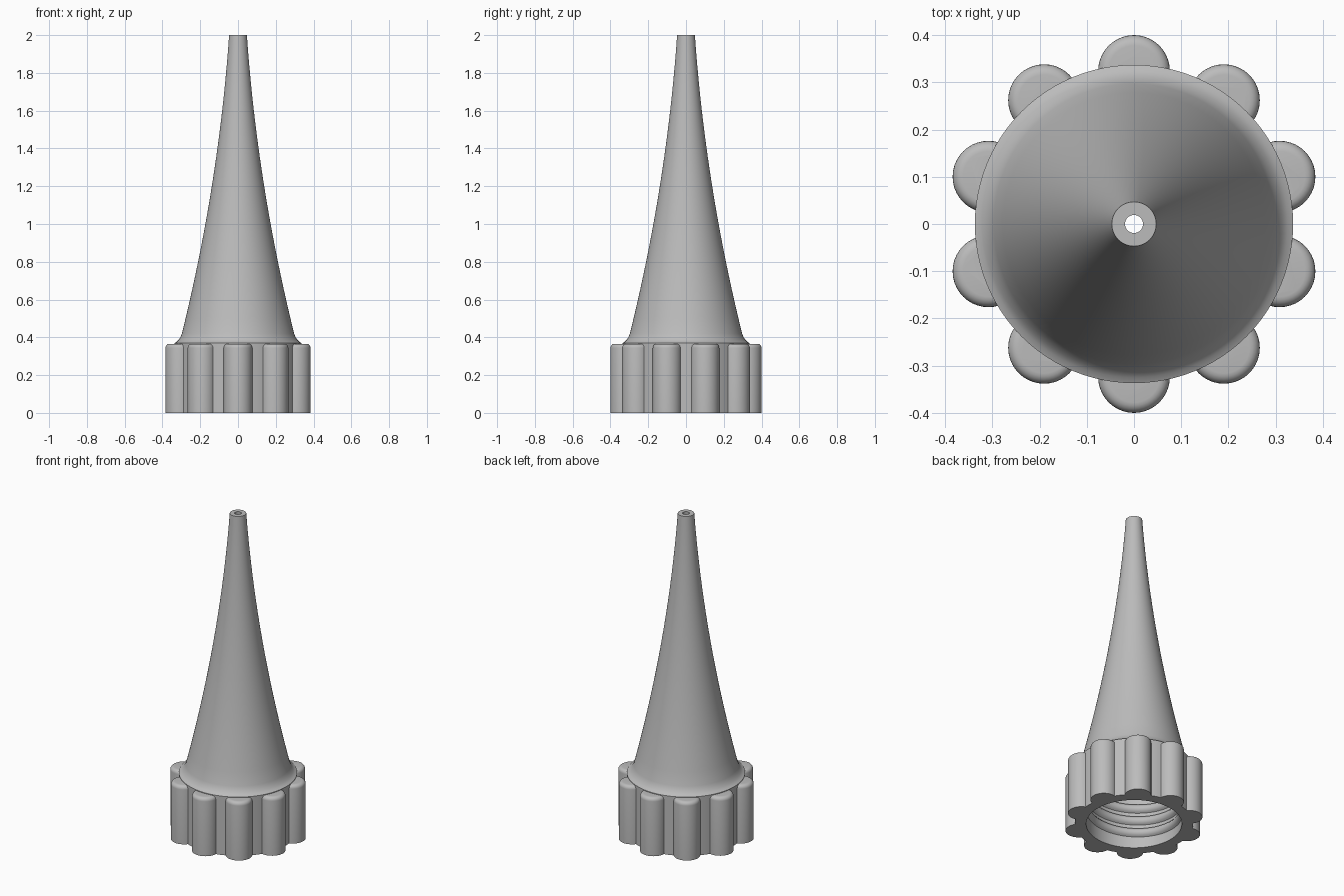
import bpy, bmesh, math

if "Cube" in bpy.data.objects:
    bpy.data.objects.remove(bpy.data.objects["Cube"])

grey = bpy.data.materials.new("plain grey")
grey.diffuse_color = (0.5, 0.5, 0.5, 1)
grey.use_nodes = True
grey.node_tree.nodes["Principled BSDF"].inputs["Base Color"].default_value = grey.diffuse_color


def finish(bm, name, angle=35):
    bmesh.ops.recalc_face_normals(bm, faces=bm.faces)
    me = bpy.data.meshes.new(name)
    bm.to_mesh(me)
    bm.free()
    ob = bpy.data.objects.new(name, me)
    me.materials.append(grey)
    bpy.context.collection.objects.link(ob)
    bpy.ops.object.select_all(action='DESELECT')
    ob.select_set(True)
    bpy.context.view_layer.objects.active = ob
    bpy.ops.object.shade_smooth_by_angle(angle=math.radians(angle))
    return ob


def skin(bm, rings, close=False):
    """Bridge equal-length vertex loops with quads."""
    n = len(rings[0])
    pairs = list(zip(rings, rings[1:])) + ([(rings[-1], rings[0])] if close else [])
    for a, b in pairs:
        for i in range(n):
            j = (i + 1) % n
            bm.faces.new((a[i], a[j], b[j], b[i]))


# Nozzle shell: outer and inner profile spun around the axis
def cone_radius(t):
    return 0.297 - 0.25 * t - 0.14 * t * (1 - t)


heights = [i / 20 for i in range(21)]
outer = [(0.337, 0), (0.337, 0.37), (0.325, 0.376), (0.314, 0.387), (0.304, 0.403)]
outer += [(cone_radius(t), 0.42 + 1.58 * t) for t in heights]
inner = [(cone_radius(t) - 0.028, 0.42 + 1.58 * t) for t in reversed(heights)]
inner += [(0.273, 0.37), (0.273, 0)]
SEG = 96
bm = bmesh.new()
rings = [[bm.verts.new((r * math.cos(2 * math.pi * i / SEG),
                        r * math.sin(2 * math.pi * i / SEG), z))
          for i in range(SEG)] for r, z in outer + inner]
skin(bm, rings, close=True)
finish(bm, "nozzle_shell")

# Grip ribs: ten rounded lobes, trimmed so they never enter the bore
bm = bmesh.new()
ROUND = 0.022
layers = [(0.076, 0)]
for k in range(6):
    a = math.pi / 2 * k / 5
    layers.append((0.076 - ROUND * (1 - math.cos(a)), 0.366 - ROUND * (1 - math.sin(a))))
for k in range(10):
    ang = math.pi / 2 + k * math.pi / 5
    rings = []
    for r, z in layers:
        ring = []
        for i in range(40):
            b = ang + 2 * math.pi * i / 40
            x = 0.324 * math.cos(ang) + r * math.cos(b)
            y = 0.324 * math.sin(ang) + r * math.sin(b)
            s = max(1, 0.328 / math.hypot(x, y))
            ring.append(bm.verts.new((x * s, y * s, z)))
        rings.append(ring)
    skin(bm, rings)
    bm.faces.new(rings[0])
    bm.faces.new(rings[-1])
finish(bm, "grip_ribs")

# Screw thread: rounded ridge swept along a helix inside the bore
bm = bmesh.new()
PITCH, TURNS, STEPS = 0.078, 3.5, 64
section = [(0.277, -0.03), (0.262, -0.022), (0.252, -0.008),
           (0.252, 0.008), (0.262, 0.022), (0.277, 0.03)]
rings = []
count = int(TURNS * STEPS)
for i in range(count + 1):
    a = 2 * math.pi * i / STEPS
    fade = min(1, i / 10, (count - i) / 10)
    zc = 0.05 + PITCH * i / STEPS
    ring = []
    for r, dz in section:
        r = 0.277 - (0.277 - r) * max(fade, 0.02)
        ring.append(bm.verts.new((r * math.cos(a), r * math.sin(a), zc + dz)))
    rings.append(ring)
skin(bm, rings)
bm.faces.new(rings[0])
bm.faces.new(rings[-1])
finish(bm, "screw_thread", 50)
